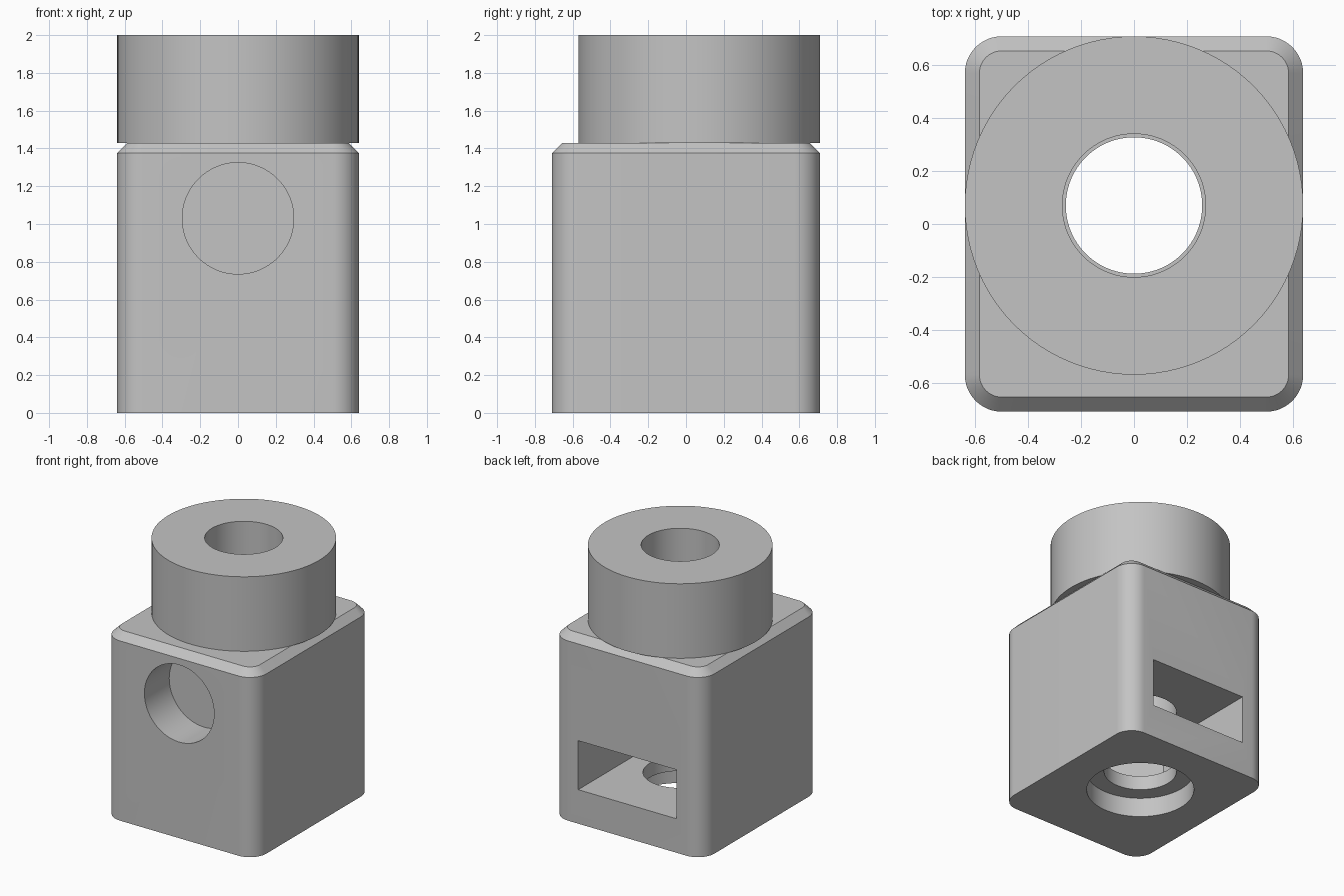
import bpy
import bmesh
from math import sin, cos, pi, radians, sqrt
from mathutils import Matrix, Vector

AXIS_Y = 0.07      # the collar, bore and nut pocket share this axis
BODY_TOP = 1.43
CHAMFER = 0.055

cube = bpy.data.objects.get("Cube")
if cube:
    bpy.data.objects.remove(cube, do_unlink=True)

grey = bpy.data.materials.new("plain_grey")
grey.use_nodes = True
grey.diffuse_color = (0.55, 0.55, 0.55, 1)
grey.node_tree.nodes["Principled BSDF"].inputs["Base Color"].default_value = grey.diffuse_color


def circle(radius, y=AXIS_Y, sides=96):
    return [(radius * cos(2 * pi * i / sides), y + radius * sin(2 * pi * i / sides))
            for i in range(sides)]


def rounded_rectangle(half_x, half_y, radius, steps=12):
    points = []
    for quarter, (sx, sy) in enumerate([(1, 1), (-1, 1), (-1, -1), (1, -1)]):
        for i in range(steps + 1):
            a = (quarter + i / steps) * pi / 2
            points.append((sx * (half_x - radius) + radius * cos(a),
                           sy * (half_y - radius) + radius * sin(a)))
    return points


def loft(name, sections, matrix=Matrix()):
    """Solid skinned through (outline, height) sections with equal point counts."""
    bm = bmesh.new()
    rings = [[bm.verts.new((x, y, z)) for x, y in outline] for outline, z in sections]
    count = len(rings[0])
    for low, high in zip(rings, rings[1:]):
        for i in range(count):
            j = (i + 1) % count
            bm.faces.new((low[i], low[j], high[j], high[i]))
    bm.faces.new(rings[0][::-1])
    bm.faces.new(rings[-1])
    bm.transform(matrix)
    bmesh.ops.recalc_face_normals(bm, faces=bm.faces)
    mesh = bpy.data.meshes.new(name)
    bm.to_mesh(mesh)
    bm.free()
    mesh.materials.append(grey)
    obj = bpy.data.objects.new(name, mesh)
    bpy.context.collection.objects.link(obj)
    return obj


def select_only(obj):
    bpy.ops.object.select_all(action="DESELECT")
    obj.select_set(True)
    bpy.context.view_layer.objects.active = obj


def cut(target, cutter):
    cutter.hide_render = True
    select_only(target)
    modifier = target.modifiers.new("cut", "BOOLEAN")
    modifier.operation = "DIFFERENCE"
    modifier.solver = "EXACT"
    modifier.object = cutter
    bpy.ops.object.modifier_apply(modifier=modifier.name)
    bpy.data.objects.remove(cutter, do_unlink=True)


# Block with rounded corners and a chamfered top
outer = rounded_rectangle(0.64, 0.71, 0.14)
inner = rounded_rectangle(0.64 - CHAMFER, 0.71 - CHAMFER, 0.14 - CHAMFER)
body = loft("body", [(outer, 0), (outer, BODY_TOP - CHAMFER), (inner, BODY_TOP)])

# Vertical bore and the wider recess underneath
cut(body, loft("bore_cutter", [(circle(0.258), -0.1), (circle(0.258), 1.6)]))
cut(body, loft("recess_cutter", [(circle(0.382), -0.1), (circle(0.382), 0.15)]))

# Nut pocket: open at the back, ending in a half hexagon
half = 0.415
corner = half / sqrt(3)
pocket = [(half, 0.9), (-half, 0.9), (-half, AXIS_Y - corner),
          (0, AXIS_Y - 2 * corner), (half, AXIS_Y - corner)]
cut(body, loft("pocket_cutter", [(pocket, 0.26), (pocket, 0.635)]))

# Blind round hole in the front
hole = circle(0.295, y=0)
turn = Matrix.Translation(Vector((0, -0.41, 1.03))) @ Matrix.Rotation(radians(90), 4, "X")
cut(body, loft("front_hole_cutter", [(hole, 0), (hole, 0.5)], turn))

# Round collar standing on the block, with a slightly wider bore
collar = loft("collar", [(circle(0.64), BODY_TOP), (circle(0.64), 2)])
cut(collar, loft("collar_bore_cutter", [(circle(0.271), 1.3), (circle(0.271), 2.1)]))

for part in (body, collar):
    select_only(part)
    bpy.ops.object.shade_smooth_by_angle(angle=radians(30))
